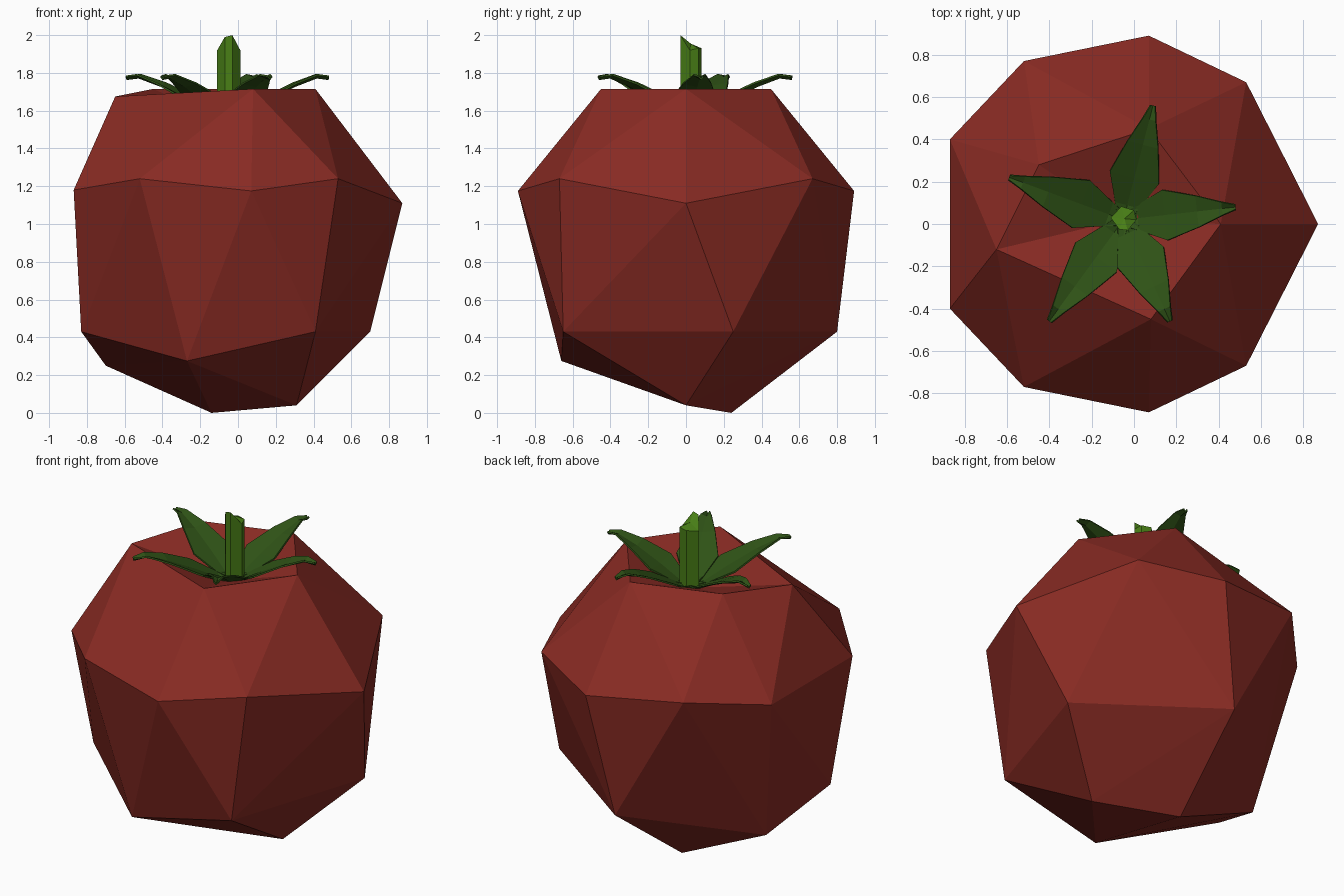
import bpy, bmesh, math
from mathutils import Vector

if "Cube" in bpy.data.objects:
    bpy.data.objects.remove(bpy.data.objects["Cube"])


def material(name, rgb):
    m = bpy.data.materials.new(name)
    m.diffuse_color = (*rgb, 1)
    m.use_nodes = True
    m.node_tree.nodes["Principled BSDF"].inputs["Base Color"].default_value = m.diffuse_color
    return m


def finish(bm, name, mat):
    bmesh.ops.recalc_face_normals(bm, faces=bm.faces[:])
    me = bpy.data.meshes.new(name)
    bm.to_mesh(me)
    bm.free()
    ob = bpy.data.objects.new(name, me)
    bpy.context.collection.objects.link(ob)
    me.materials.append(mat)
    return ob


red = material("fruit_red", (0.25, 0.024, 0.017))
green = material("leaf_green", (0.028, 0.085, 0.008))
stem_green = material("stem_green", (0.065, 0.21, 0.008))

# Fruit body: faceted hull of a rim, a shoulder ring and a base
rim = [(0.41, 0, 1.715), (0.07, 0.45, 1.715), (-0.45, 0.28, 1.715),
       (-0.65, -0.12, 1.675), (0.08, -0.45, 1.715)]
half = [(0.53, 0.67, 1.24), (0.07, 0.89, 1.175), (-0.52, 0.77, 1.24), (-0.87, 0.40, 1.18)]
shoulder = [(0.87, 0, 1.11)] + half + [(x, -y, z) for x, y, z in half]
base = [(0.41, -0.65, 0.43), (0.70, 0.25, 0.43), (-0.07, 0.80, 0.43), (-0.83, -0.24, 0.43),
        (-0.27, -0.66, 0.275), (-0.70, 0.21, 0.25), (-0.14, 0.24, 0), (0.31, 0, 0.04)]
bm = bmesh.new()
rim_v = [bm.verts.new(p) for p in rim]
for p in shoulder + base:
    bm.verts.new(p)
bmesh.ops.convex_hull(bm, input=bm.verts[:])

# Sunken top around the stem
lid = [f for f in bm.faces if all(v in rim_v for v in f.verts)]
bmesh.ops.delete(bm, geom=lid, context='FACES_KEEP_BOUNDARY')
pit = bm.verts.new((-0.06, 0.02, 1.55))
for i, v in enumerate(rim_v):
    bm.faces.new((v, rim_v[(i + 1) % 5], pit))
finish(bm, "fruit_body", red)

# Five curling leaves, each a creased strip: (fraction of length, half width, height)
sections = [(0.0, 0.03, 1.575), (0.13, 0.06, 1.59), (0.37, 0.12, 1.665),
            (0.66, 0.075, 1.745), (0.88, 0.032, 1.79), (1.0, 0.012, 1.782)]
centre = Vector((-0.05, 0.02))
tips = [(0.48, 0.08), (0.09, 0.56), (-0.59, 0.22), (-0.40, -0.46), (0.17, -0.46)]
for n, tip in enumerate(tips):
    along = Vector(tip) - centre
    side = Vector((-along.y, along.x)).normalized()
    bm = bmesh.new()
    rows = []
    for t, w, z in sections:
        rows.append([bm.verts.new((*(centre + along * t + side * w * s), z - 0.015 * (s == 0)))
                     for s in (-1, 0, 1)])
    for a, b in zip(rows, rows[1:]):
        for k in (0, 1):
            bm.faces.new((a[k], b[k], b[k + 1], a[k + 1]))
    leaf = finish(bm, f"leaf_{n + 1}", green)
    mod = leaf.modifiers.new("thickness", 'SOLIDIFY')
    mod.thickness = 0.01
    mod.offset = 0

# Stem: six-sided prism with a slanted cut
cut = [(-0.11, 0.03, 1.92), (-0.07, -0.025, 1.99), (-0.03, -0.03, 2.0),
       (0.012, 0.02, 1.92), (0.0, 0.065, 1.93), (-0.06, 0.083, 1.93)]
bm = bmesh.new()
top = [bm.verts.new(p) for p in cut]
low = [bm.verts.new((x, y, 1.56)) for x, y, z in cut]
for i in range(6):
    j = (i + 1) % 6
    bm.faces.new((low[i], low[j], top[j], top[i]))
bm.faces.new(low)
mid = bm.verts.new((-0.045, 0.025, 1.955))
for i in range(6):
    bm.faces.new((top[i], top[(i + 1) % 6], mid))
finish(bm, "stem", stem_green)
